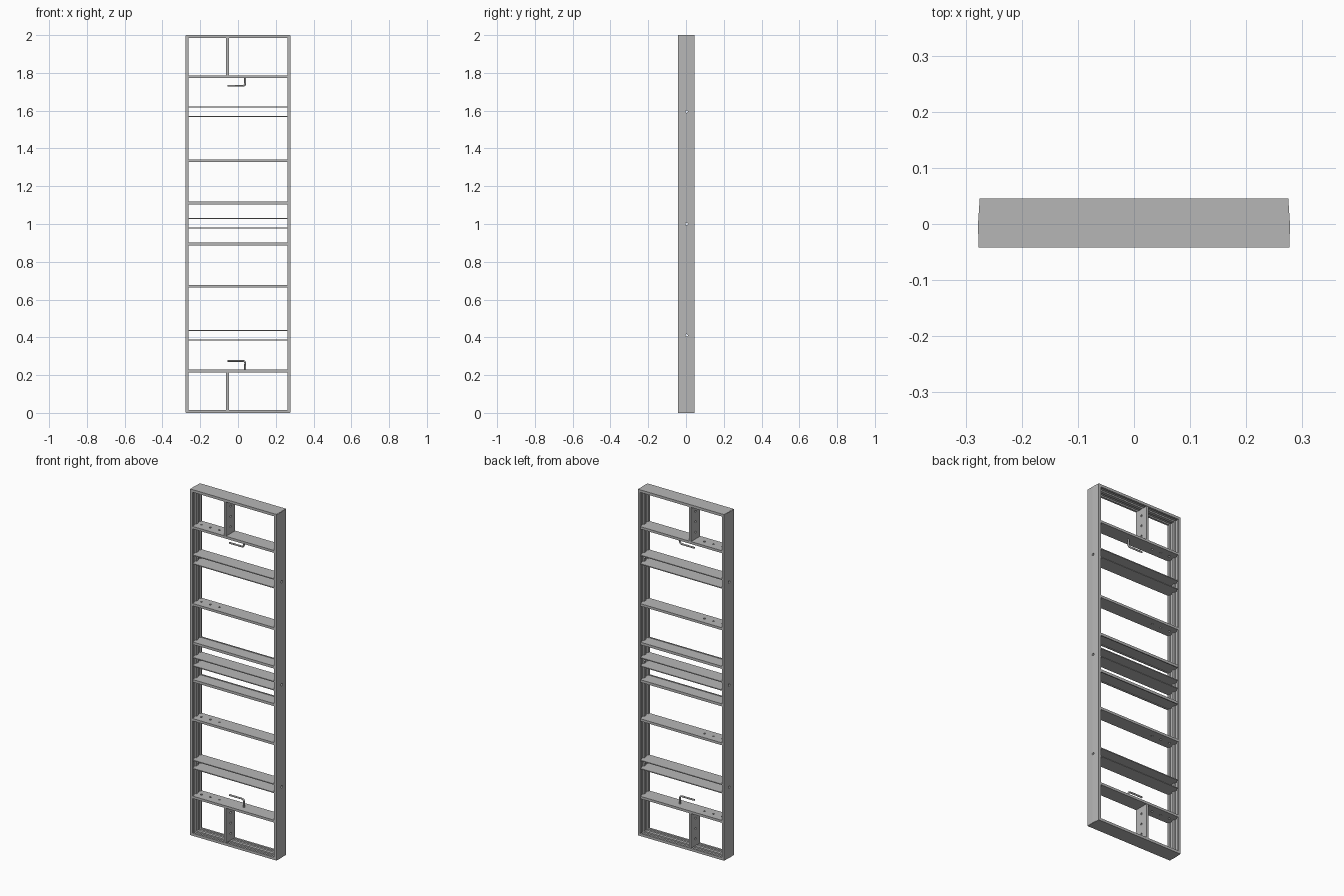
import bpy, bmesh
from mathutils import Vector, Matrix

cube = bpy.data.objects.get("Cube")
if cube:
    bpy.data.objects.remove(cube, do_unlink=True)

grey = bpy.data.materials.new("satin grey")
grey.use_nodes = True
colour = (0.47, 0.47, 0.47, 1)
grey.diffuse_color = colour
grey.node_tree.nodes["Principled BSDF"].inputs["Base Color"].default_value = colour

HALF, FRONT, BACK, INNER = 0.278, -0.042, 0.045, 0.262


def finish(name, bm):
    bmesh.ops.recalc_face_normals(bm, faces=bm.faces[:])
    me = bpy.data.meshes.new(name)
    bm.to_mesh(me)
    bm.free()
    me.materials.append(grey)
    ob = bpy.data.objects.new(name, me)
    bpy.context.scene.collection.objects.link(ob)
    return ob


def box(name, lo, hi):
    bm = bmesh.new()
    bmesh.ops.create_cube(bm, size=1)
    lo, hi = Vector(lo), Vector(hi)
    for v in bm.verts:
        v.co = (lo + hi) / 2 + v.co * (hi - lo)
    return finish(name, bm)


def prism(name, points, along):
    bm = bmesh.new()
    face = bm.faces.new([bm.verts.new(p) for p in points])
    new = bmesh.ops.extrude_face_region(bm, geom=[face])["geom"]
    verts = [v for v in new if isinstance(v, bmesh.types.BMVert)]
    bmesh.ops.translate(bm, verts=verts, vec=along)
    return finish(name, bm)


def drill(ob, centres, axis, radius=0.006):
    """Cut round holes through a part along the given axis."""
    turn = Vector((0, 0, 1)).rotation_difference(Vector(axis)).to_matrix().to_4x4()
    bm = bmesh.new()
    for c in centres:
        bmesh.ops.create_cone(bm, cap_ends=True, segments=12, radius1=radius, radius2=radius,
                              depth=0.06, matrix=Matrix.Translation(c) @ turn)
    cutter = finish("hole_cutter", bm)
    cutter.hide_render = True
    mod = ob.modifiers.new("holes", "BOOLEAN")
    mod.operation, mod.solver, mod.object = "DIFFERENCE", "EXACT", cutter
    bpy.context.view_layer.objects.active = ob
    bpy.ops.object.modifier_apply(modifier=mod.name)
    bpy.data.objects.remove(cutter, do_unlink=True)


def channel(lip, web):
    """Inner edge of a grooved rail as (depth, y) pairs, front to back."""
    pts = []
    for y0, y1 in ((FRONT, -0.030), (-0.008, 0.010), (0.033, BACK)):
        pts += [(web, y0), (lip, y0), (lip, y1), (web, y1)]
    return pts[1:-1]


# Outer frame: grooved side rails with a slightly tapered outer face
for side, name in ((-1, "right_side_rail"), (1, "left_side_rail")):
    outline = [(HALF - 0.003, BACK), (HALF, 0), (HALF - 0.001, FRONT)]
    outline += [(HALF - d, y) for d, y in channel(0.017, 0.008)]
    rail = prism(name, [(side * x, y, 0.001) for x, y in outline], (0, 0, 1.998))
    drill(rail, [(side * HALF, 0.003, z) for z in (0.41, 1.0, 1.595)], (1, 0, 0), 0.007)

# Top and bottom rails
for name, base, sign in (("bottom_rail", 0, 1), ("top_rail", 2, -1)):
    outline = [(0, BACK), (0, FRONT)] + channel(0.015, 0.007)
    prism(name, [(-HALF + 0.003, y, base + sign * d) for d, y in outline],
          (2 * HALF - 0.006, 0, 0))

# Thick cross boards with a row of three holes near one end
for i, z in enumerate((0.222, 0.67, 1.335, 1.78)):
    board = box(f"cross_board_{i + 1}", (-0.267, FRONT + 0.001, z - 0.007),
                (0.267, BACK - 0.001, z + 0.007))
    drill(board, [(x, 0.002, z) for x in (-0.235, -0.178, -0.12)], (0, 0, 1))

# Middle boards, each a plate with narrow front and back lips
for i, (z, turn) in enumerate(((0.895, 1), (1.112, -1))):
    box(f"middle_board_{i + 1}", (-0.267, -0.040, z - 0.004), (0.267, 0.043, z + 0.004))
    for edge, y in (("front", -0.040), ("back", 0.037)):
        box(f"middle_board_{edge}_lip_{i + 1}", (-0.267, y, z - 0.008),
            (0.267, y + 0.006, z + 0.007))

# Thin paired slats
for i, z in enumerate((0.387, 0.435, 0.98, 1.028, 1.57, 1.62)):
    box(f"thin_slat_{i + 1}", (-0.267, -0.040, z - 0.0025), (0.267, 0.043, z + 0.0025))

# Upright dividers in the end compartments
for name, z0, z1 in (("lower_divider", 0.014, 0.216), ("upper_divider", 1.786, 1.986)):
    part = box(name, (-0.063, -0.040, z0), (-0.048, 0.043, z1))
    drill(part, [(-0.055, 0.002, z0 + h) for h in (0.04, 0.1, 0.16)], (1, 0, 0))

# Bent rod handles
for name, z_bar, z_root in (("lower_handle", 0.275, 0.226), ("upper_handle", 1.732, 1.776)):
    step = 0.010 if z_root > z_bar else -0.010
    path = [(-0.055, z_bar), (0.028, z_bar), (0.035, z_bar + step * 0.3),
            (0.038, z_bar + step), (0.038, z_root)]
    curve = bpy.data.curves.new(name, "CURVE")
    curve.dimensions = "3D"
    curve.bevel_depth, curve.bevel_resolution, curve.use_fill_caps = 0.005, 2, True
    line = curve.splines.new("POLY")
    line.points.add(len(path) - 1)
    for p, (x, z) in zip(line.points, path):
        p.co = (x, 0, z, 1)
    curve.materials.append(grey)
    bpy.context.scene.collection.objects.link(bpy.data.objects.new(name, curve))
